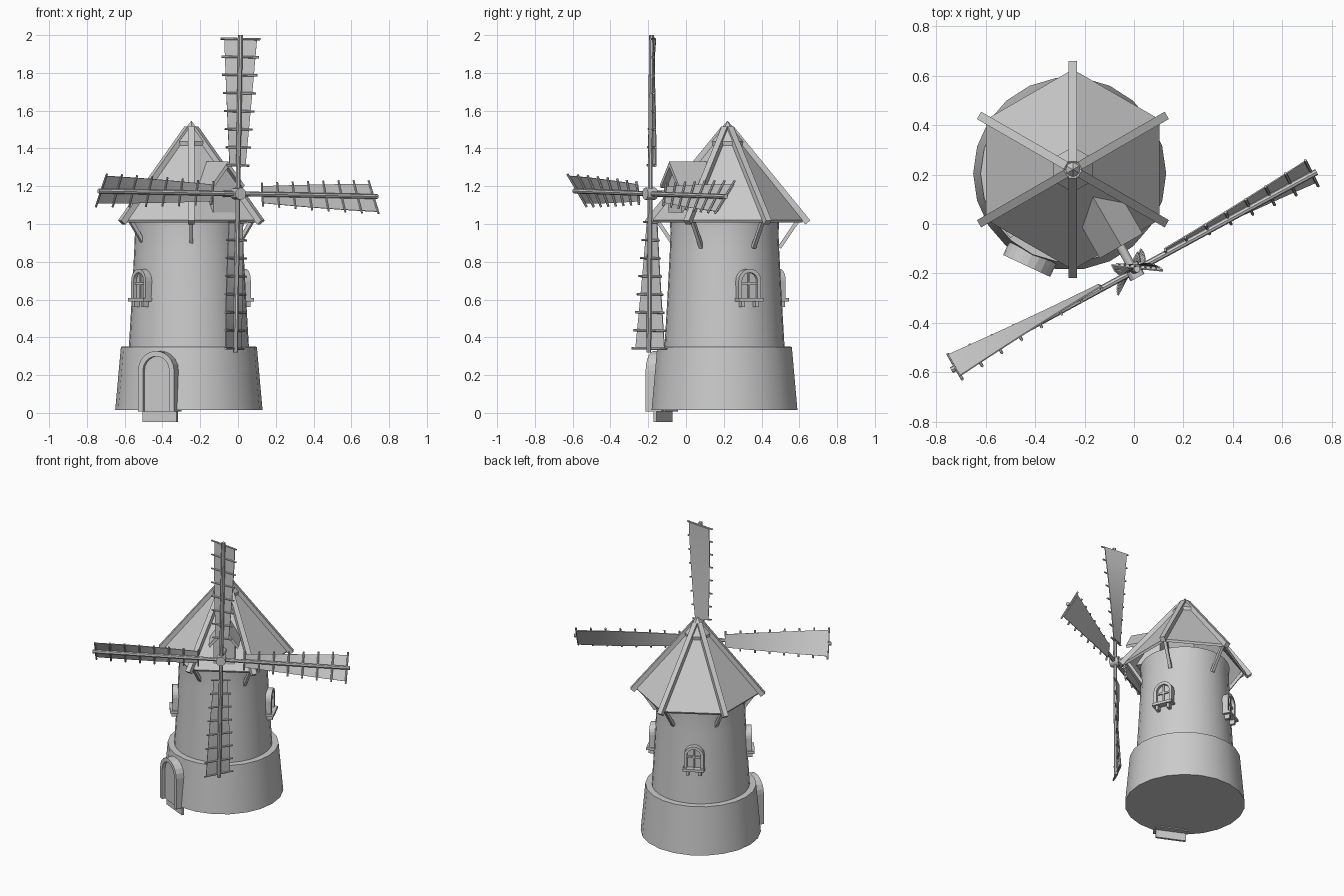
import bpy, bmesh
from math import sin, cos, pi, radians
from mathutils import Vector, Matrix

if "Cube" in bpy.data.objects:
    bpy.data.objects.remove(bpy.data.objects["Cube"])

TOWER = Vector((-0.26, 0.204, 0))
ROOF = Vector((-0.247, 0.22, 0))
ID = Matrix.Identity(4)


def make(name, bm, mat=ID, smooth=False):
    bmesh.ops.remove_doubles(bm, verts=bm.verts, dist=1e-5)
    bmesh.ops.recalc_face_normals(bm, faces=bm.faces)
    me = bpy.data.meshes.new(name)
    bm.to_mesh(me)
    bm.free()
    me.transform(mat)
    ob = bpy.data.objects.new(name, me)
    bpy.context.collection.objects.link(ob)
    if smooth:
        bpy.ops.object.select_all(action='DESELECT')
        ob.select_set(True)
        bpy.context.view_layer.objects.active = ob
        bpy.ops.object.shade_smooth_by_angle(angle=radians(30))
    return ob


def facing(center, deg):
    """Frame whose local -Y points outward at the given angle."""
    return Matrix.Translation(center) @ Matrix.Rotation(radians(deg + 90), 4, 'Z')


def lathe(name, profile, n, mat, phase=0.0, smooth=False):
    bm = bmesh.new()
    rings = [[bm.verts.new((r * cos(phase + 2 * pi * i / n), r * sin(phase + 2 * pi * i / n), z))
              for i in range(n)] for r, z in profile]
    for a, b in zip(rings, rings[1:]):
        for i in range(n):
            j = (i + 1) % n
            bm.faces.new((a[i], a[j], b[j], b[i]))
    bmesh.ops.dissolve_degenerate(bm, dist=1e-5, edges=bm.edges)
    return make(name, bm, mat, smooth)


def beam(name, p, q, w, h, mat=ID, sides=0):
    """Box (or round bar when sides is set) running from p to q."""
    p, q = Vector(p), Vector(q)
    d = q - p
    m = Matrix.Translation((p + q) / 2) @ d.to_track_quat('Z', 'Y').to_matrix().to_4x4()
    bm = bmesh.new()
    if sides:
        bmesh.ops.create_cone(bm, segments=sides, radius1=w, radius2=w, depth=d.length, cap_ends=True)
    else:
        bmesh.ops.create_cube(bm, size=1, matrix=Matrix.Diagonal((w, h, d.length, 1)))
    return make(name, bm, mat @ m, bool(sides))


def arch(w, h, n=10):
    arc = [(w * cos(pi - pi * i / n), h - w + w * sin(pi * i / n)) for i in range(n + 1)]
    return [(-w, 0)] + arc + [(w, 0)]


def arch_frame(name, w, h, t, front, back, z, mat):
    bm = bmesh.new()
    out, inn = arch(w, h), arch(w - t, h - t)
    loops = [[bm.verts.new((x, -d, z + y)) for x, y in pts]
             for pts, d in ((out, front), (inn, front), (inn, back), (out, back))]
    for k in range(4):
        a, b = loops[k], loops[(k + 1) % 4]
        for i in range(len(a) - 1):
            bm.faces.new((a[i], a[i + 1], b[i + 1], b[i]))
    for e in (0, -1):
        bm.faces.new([lp[e] for lp in loops])
    make(name, bm, mat)


def arch_panel(name, w, h, front, back, z, mat):
    bm = bmesh.new()
    f = bm.faces.new([bm.verts.new((x, -front, z + y)) for x, y in arch(w, h)])
    r = bmesh.ops.extrude_face_region(bm, geom=[f])
    bmesh.ops.translate(bm, vec=(0, front - back, 0),
                        verts=[v for v in r['geom'] if isinstance(v, bmesh.types.BMVert)])
    make(name, bm, mat)


# Tower: thick stone base and tapering body
T = Matrix.Translation(TOWER)
lathe("tower_base", [(0, .015), (.39, .015), (.36, .35), (.30, .352), (0, .352)], 22, T, smooth=True)
lathe("tower_body", [(0, .33), (.319, .33), (.302, .62), (.29, .85), (.286, .95), (.29, 1.03), (0, 1.03)],
      32, T, smooth=True)

# Hexagonal roof, ridge beams, cap and eave braces
R = Matrix.Translation(ROOF)
lathe("roof", [(0, 1.525), (.405, 1.022), (.395, 1.008), (0, 1.49)], 6, R, pi / 6)
lathe("roof_cap", [(0, 1.547), (.092, 1.438), (.088, 1.415), (0, 1.50)], 6, R, pi / 6)
for k in range(6):
    F = facing(ROOF, 30 + 60 * k)
    beam("ridge_beam", (0, -.02, 1.505), (0, -.425, 1.008), .034, .034, F)
    beam("eave_brace", (0, -.275, .875), (0, -.38, 1.03), .02, .02, F)

# Door
D = facing(TOWER, 245)
arch_frame("door_frame", .105, .32, .028, .412, .32, .008, D)
arch_panel("door", .08, .293, .39, .31, .008, D)
beam("door_sill", (-.1, -.36, .008), (.1, -.36, .008), .016, .11, D).name = "door_sill"

# Windows
for a in (24, 117, 216):
    W = facing(TOWER, a)
    arch_frame("window_frame", .065, .165, .02, .33, .27, .598, W)
    arch_panel("window_pane", .048, .148, .31, .27, .598, W)
    beam("window_bar", (0, -.315, .6), (0, -.315, .75), .01, .012, W)
    beam("window_crossbar", (-.05, -.315, .685), (.05, -.315, .685), .01, .012, W)
    beam("window_sill", (0, -.28, .6), (0, -.347, .6), .14, .018, W)
    for x in (-.04, .04):
        beam("sill_bracket", (x, -.28, .576), (x, -.335, .576), .02, .032, W)

# Gabled dormer that carries the sail shaft
H = facing(ROOF, -60) @ Matrix.Translation((.015, 0, 0))


def prism(name, pts, front, back):
    bm = bmesh.new()
    a, b = [[bm.verts.new((x, -d, z)) for x, z in pts] for d in (front, back)]
    bm.faces.new(a)
    bm.faces.new(b)
    for i in range(len(pts)):
        j = (i + 1) % len(pts)
        bm.faces.new((a[i], a[j], b[j], b[i]))
    make(name, bm, H)


prism("dormer_body", [(-.07, 1.06), (.07, 1.06), (.07, 1.22), (0, 1.3), (-.07, 1.22)], .33, .14)
prism("dormer_roof", [(-.1, 1.205), (0, 1.33), (.1, 1.205), (.09, 1.19), (0, 1.3), (-.09, 1.19)], .365, .13)

# Sail rotor
S = Matrix.Translation((0, -.19, 1.16)) @ Matrix.Rotation(radians(28.5), 4, 'Z')
beam("sail_shaft", (0, -.03, 0), (0, .2, 0), .018, 0, S, 12)
beam("sail_hub", (0, -.03, 0), (0, .03, 0), .032, 0, S, 12)


def across(s, w, t):
    """Point at fraction s along the twisted sail, w across and t behind."""
    p = radians(8 + 26 * s)
    return Vector((w * cos(p) + t * sin(p), -w * sin(p) + t * cos(p), .15 + .67 * s))


for k in range(4):
    B = S @ Matrix.Rotation(radians(90 * k + 1), 4, 'Y')
    beam("sail_spar", (0, 0, 0), (0, 0, .84), .013, 0, B, 8)
    bm = bmesh.new()
    rows = []
    for i in range(8):
        s = i / 7
        w = .045 + .042 * s
        beam("sail_rung", across(s, -w - .018, .006), across(s, w + .018, .006), .006, 0, B, 6)
        rows.append([bm.verts.new(across(s, x * w, t)) for x, t in
                     ((-1, .012), (1, .012), (1, .017), (-1, .017))])
    for a, b in zip(rows, rows[1:]):
        for i in range(4):
            j = (i + 1) % 4
            bm.faces.new((a[i], a[j], b[j], b[i]))
    bm.faces.new(rows[0])
    bm.faces.new(rows[-1])
    make("sail_cloth", bm, B, True)
